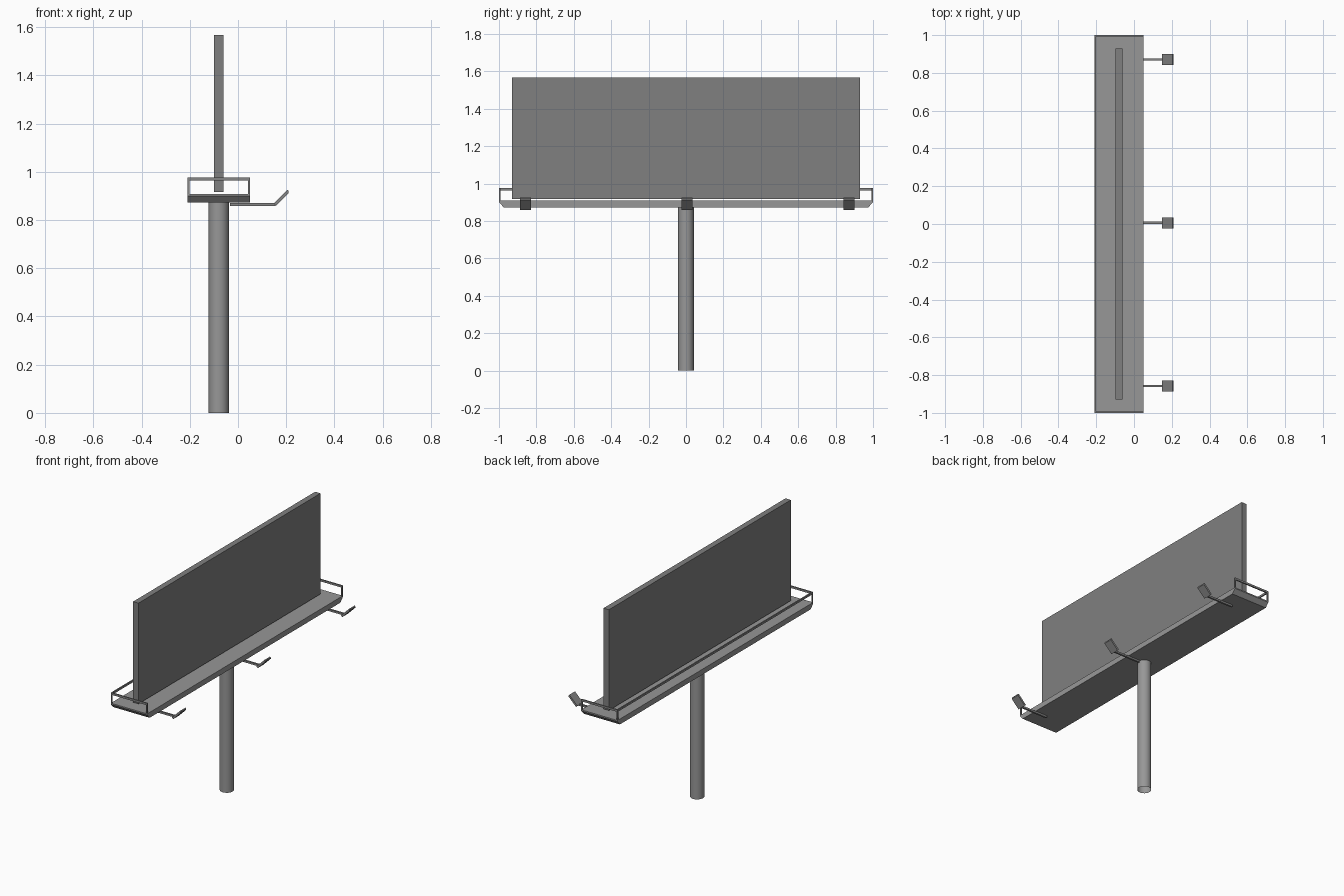
import bpy, bmesh, math
from mathutils import Matrix

if "Cube" in bpy.data.objects:
    bpy.data.objects.remove(bpy.data.objects["Cube"])


def grey(name, v):
    mat = bpy.data.materials.new(name)
    mat.diffuse_color = (v, v, v, 1)
    mat.use_nodes = True
    mat.node_tree.nodes["Principled BSDF"].inputs["Base Color"].default_value = mat.diffuse_color
    return mat


STEEL = grey("steel_grey", 0.31)
BOARD = grey("board_grey", 0.215)
FITTING = grey("fitting_grey", 0.24)


def make(name, bm, mat):
    bmesh.ops.recalc_face_normals(bm, faces=bm.faces)
    me = bpy.data.meshes.new(name)
    bm.to_mesh(me)
    bm.free()
    me.materials.append(mat)
    ob = bpy.data.objects.new(name, me)
    bpy.context.collection.objects.link(ob)
    return ob


def add_box(bm, x, y, z):
    """Box from (min, max) ranges on each axis."""
    size = [b - a for a, b in (x, y, z)]
    mid = [(a + b) / 2 for a, b in (x, y, z)]
    m = Matrix.Translation(mid) @ Matrix.Diagonal((*size, 1))
    bmesh.ops.create_cube(bm, size=1, matrix=m)


def box(name, x, y, z, mat):
    bm = bmesh.new()
    add_box(bm, x, y, z)
    return make(name, bm, mat)


def extrude_profile(name, pts, vec, mat):
    bm = bmesh.new()
    face = bm.faces.new([bm.verts.new(p) for p in pts])
    ext = bmesh.ops.extrude_face_region(bm, geom=[face], use_keep_orig=True)
    verts = [g for g in ext["geom"] if isinstance(g, bmesh.types.BMVert)]
    bmesh.ops.translate(bm, verts=verts, vec=vec)
    return make(name, bm, mat)


XB, XF = -0.21, 0.05           # platform back and front edges
Z_BOT, Z_TOP = 0.873, 0.908    # platform underside and deck
RAIL_Z = 0.976

# Support pole, open at the ends
bpy.ops.mesh.primitive_cylinder_add(vertices=24, radius=0.042, depth=Z_BOT,
                                    end_fill_type='NOTHING',
                                    location=(-0.08, 0, Z_BOT / 2))
pole = bpy.context.object
pole.name = "support_pole"
pole.data.materials.append(STEEL)
bpy.ops.object.shade_smooth_by_angle(angle=math.radians(40))

# Display panel
box("display_panel", (-0.099, -0.061), (-0.93, 0.93), (0.916, 1.568), BOARD)

# Platform with ends slanting inward at the bottom
extrude_profile("platform",
                [(XB, -1, Z_TOP), (XB, 1, Z_TOP), (XB, 1, Z_TOP - 0.008),
                 (XB, 0.975, Z_BOT), (XB, -0.975, Z_BOT), (XB, -1, Z_TOP - 0.008)],
                (XF - XB, 0, 0), STEEL)

# Guard rail: back bar, two end bars and corner posts
T, H = 0.008, 0.013
bm = bmesh.new()
add_box(bm, (XB, XB + T), (-1 + T, 1 - T), (RAIL_Z - H, RAIL_Z))
for s in (-1, 1):
    y = sorted((s, s * (1 - T)))
    add_box(bm, (XB, XF), y, (RAIL_Z - H, RAIL_Z))
    for x in (XB, XF - T):
        add_box(bm, (x, x + T), y, (Z_TOP, RAIL_Z - H))
make("guard_rail", bm, FITTING)

# Lamps: arm under the platform and a head tilted up at the panel
for i, y in enumerate((-0.858, 0.006, 0.871), 1):
    box(f"lamp_arm_{i}", (-0.034, 0.156), (y - 0.006, y + 0.006), (0.859, 0.871), FITTING)
    head = [(0.148, 0.868), (0.157, 0.859), (0.210, 0.912), (0.210, 0.920), (0.205, 0.925)]
    extrude_profile(f"lamp_head_{i}", [(px, y - 0.029, pz) for px, pz in head],
                    (0, 0.058, 0), FITTING)
